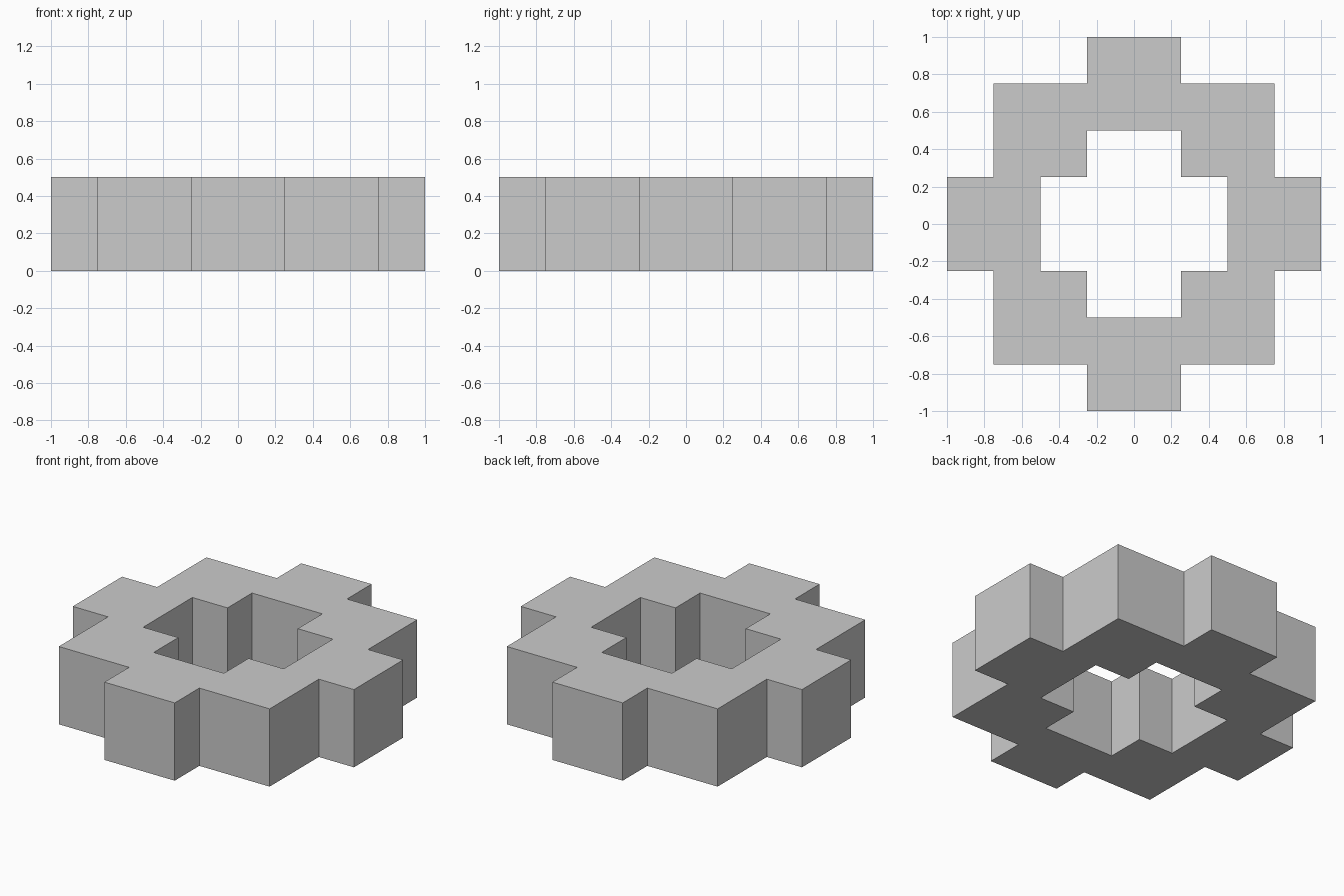
import bpy, bmesh
from mathutils import Matrix, Vector

if "Cube" in bpy.data.objects:
    bpy.data.objects.remove(bpy.data.objects["Cube"])

HEIGHT = 0.5

# One quarter of the ring: a side block and a corner block, seen from above
SIDE = [(0.5, -0.25), (0.75, -0.25), (1, -0.25), (1, 0.25), (0.75, 0.25), (0.5, 0.25)]
CORNER = [(0.5, 0.25), (0.75, 0.25), (0.75, 0.75), (0.25, 0.75), (0.25, 0.5), (0.25, 0.25)]

bm = bmesh.new()

# Repeat the quarter four times around the centre
for x, y in ((1, 0), (0, 1), (-1, 0), (0, -1)):
    turn = Matrix(((x, -y), (y, x)))
    for outline in (SIDE, CORNER):
        points = [turn @ Vector(p) for p in outline]
        bm.faces.new([bm.verts.new((p.x, p.y, 0)) for p in points])
bmesh.ops.remove_doubles(bm, verts=bm.verts[:], dist=1e-4)

# Raise the flat ring to a solid
result = bmesh.ops.extrude_face_region(bm, geom=bm.faces[:], use_keep_orig=True)
top = [g for g in result["geom"] if isinstance(g, bmesh.types.BMVert)]
bmesh.ops.translate(bm, verts=top, vec=(0, 0, HEIGHT))
bmesh.ops.recalc_face_normals(bm, faces=bm.faces[:])

# Stepped block ring
mesh = bpy.data.meshes.new("block_ring")
bm.to_mesh(mesh)
bm.free()
bpy.context.collection.objects.link(bpy.data.objects.new("block_ring", mesh))
